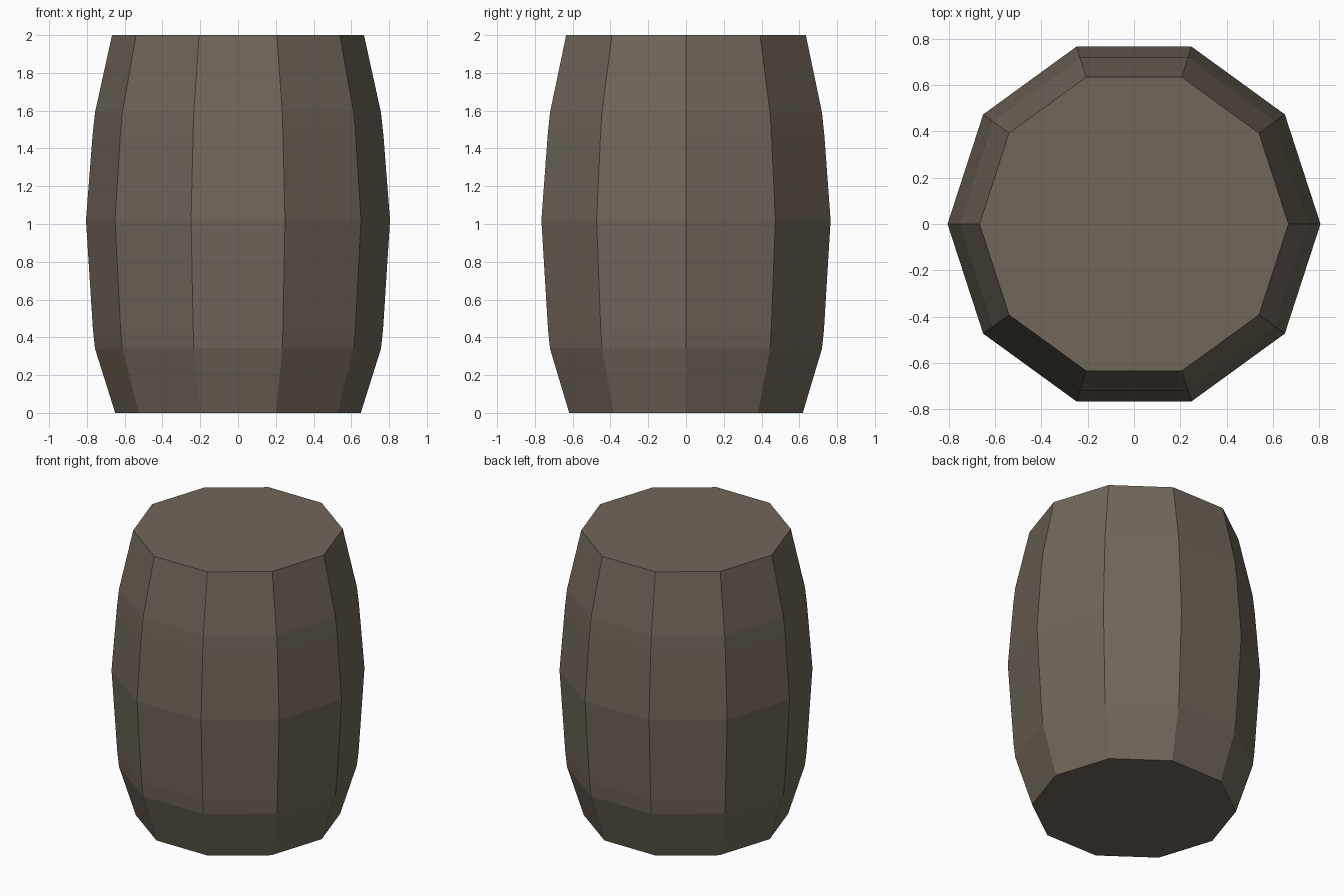
import bpy
import bmesh
from math import cos, sin, tau

cube = bpy.data.objects.get("Cube")
if cube:
    bpy.data.objects.remove(cube, do_unlink=True)

SIDES = 10
# Barrel profile: (radius, height) from base to lid
PROFILE = [(0.65, 0.0), (0.757, 0.34), (0.768, 0.44), (0.805, 1.02),
           (0.77, 1.47), (0.757, 1.59), (0.667, 2.0)]

# Weathered wood colour
wood = bpy.data.materials.new("weathered_wood")
wood.use_nodes = True
colour = (0.165, 0.135, 0.102, 1.0)
wood.diffuse_color = colour
bsdf = next(n for n in wood.node_tree.nodes if n.type == "BSDF_PRINCIPLED")
bsdf.inputs["Base Color"].default_value = colour
bsdf.inputs["Roughness"].default_value = 0.9

# Barrel body: stacked rings bridged into flat staves
bm = bmesh.new()
rings = [[bm.verts.new((r * cos(tau * i / SIDES), r * sin(tau * i / SIDES), z))
          for i in range(SIDES)] for r, z in PROFILE]
for low, high in zip(rings, rings[1:]):
    for i in range(SIDES):
        j = (i + 1) % SIDES
        bm.faces.new((low[i], low[j], high[j], high[i]))

# Base and lid
bm.faces.new(reversed(rings[0]))
bm.faces.new(rings[-1])

mesh = bpy.data.meshes.new("barrel")
bm.to_mesh(mesh)
bm.free()
mesh.materials.append(wood)
barrel = bpy.data.objects.new("barrel", mesh)
bpy.context.collection.objects.link(barrel)
